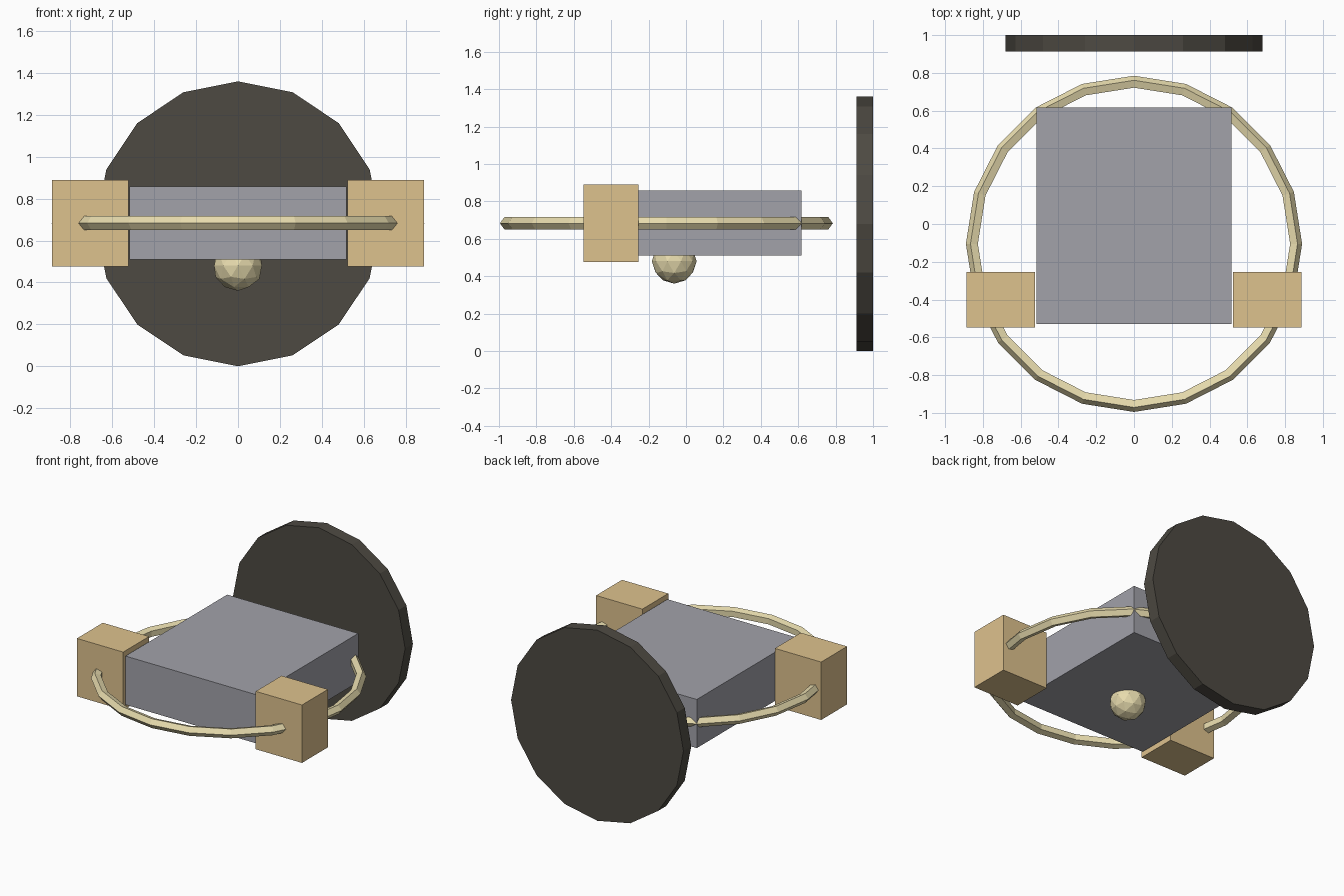
import bpy
from math import radians

if "Cube" in bpy.data.objects:
    bpy.data.objects.remove(bpy.data.objects["Cube"])


def material(name, rgb):
    m = bpy.data.materials.new(name)
    m.diffuse_color = (*rgb, 1)
    m.use_nodes = True
    m.node_tree.nodes["Principled BSDF"].inputs["Base Color"].default_value = m.diffuse_color
    return m


slate = material("slate", (0.36, 0.36, 0.40))
tan = material("tan", (0.73, 0.54, 0.27))
cream = material("cream", (0.80, 0.71, 0.42))
dark = material("dark", (0.075, 0.068, 0.055))


def finish(name, mat):
    ob = bpy.context.object
    ob.name = name
    ob.data.materials.append(mat)
    return ob


def box(name, lo, hi, mat):
    centre = [(a + b) / 2 for a, b in zip(lo, hi)]
    bpy.ops.mesh.primitive_cube_add(size=1, location=centre)
    ob = finish(name, mat)
    ob.scale = [b - a for a, b in zip(lo, hi)]
    bpy.ops.object.transform_apply(location=False, rotation=False, scale=True)


# Central body
box("body", (-0.517, -0.53, 0.51), (0.517, 0.617, 0.857), slate)

# Side blocks, one on each side
box("side_block_right", (0.523, -0.547, 0.477), (0.888, -0.255, 0.89), tan)
box("side_block_left", (-0.888, -0.547, 0.477), (-0.523, -0.255, 0.89), tan)

# Thin five-sided ring running around the body
bpy.ops.mesh.primitive_torus_add(major_radius=0.855, minor_radius=0.035,
                                 major_segments=20, minor_segments=5,
                                 location=(0, -0.105, 0.683))
finish("ring", cream)

# Faceted ball half sunk into the underside
bpy.ops.mesh.primitive_ico_sphere_add(subdivisions=2, radius=0.12,
                                      location=(0, -0.063, 0.48))
finish("under_ball", cream)

# Sixteen-sided disc standing behind
bpy.ops.mesh.primitive_cylinder_add(vertices=16, radius=0.68, depth=0.088,
                                    location=(0, 0.956, 0.68),
                                    rotation=(radians(90), 0, 0))
finish("rear_disc", dark)
